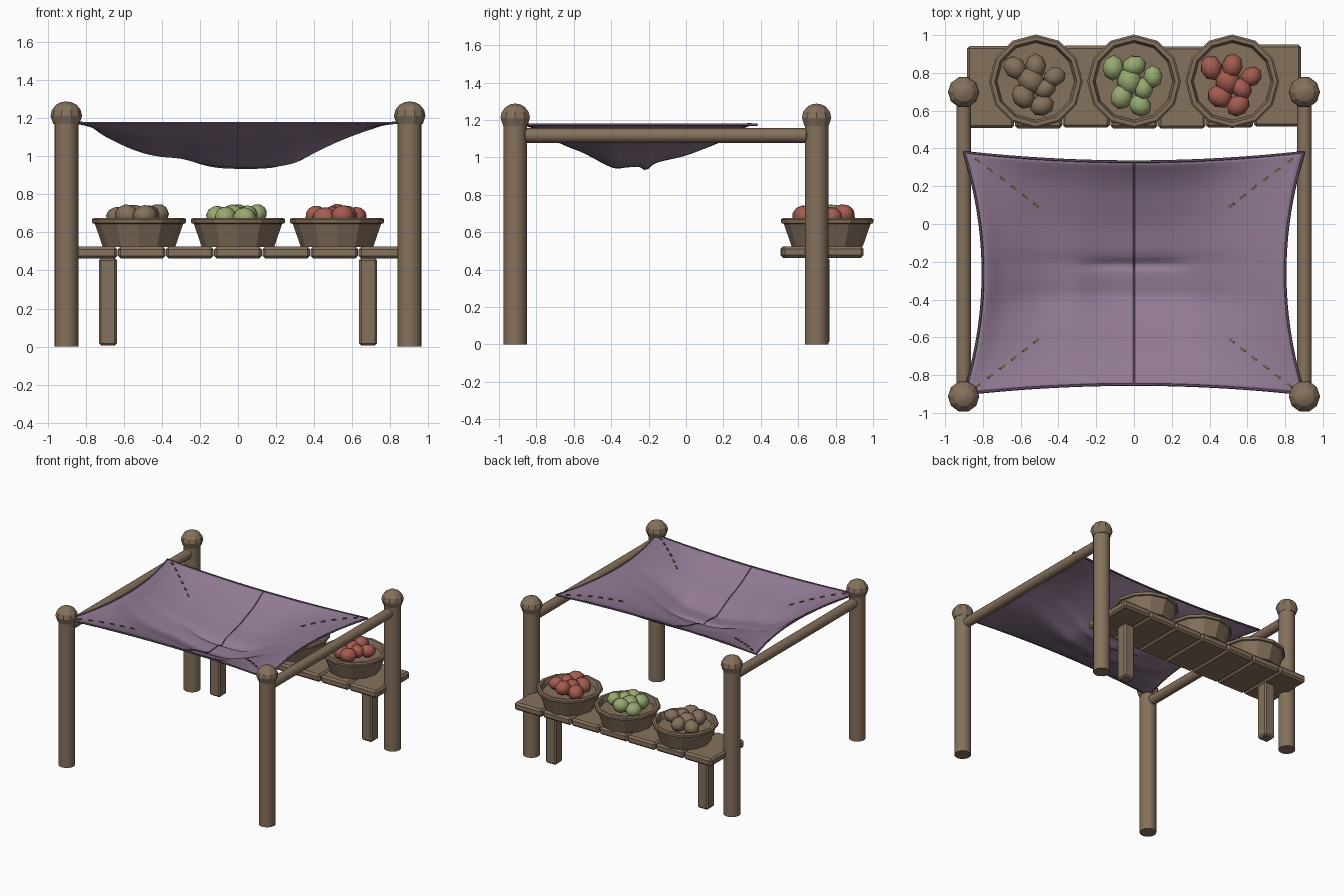
import bpy, bmesh, math, random
from mathutils import Vector, Matrix

random.seed(4)
cube = bpy.data.objects.get("Cube")
if cube:
    bpy.data.objects.remove(cube, do_unlink=True)


def material(name, rgb):
    m = bpy.data.materials.new(name)
    m.use_nodes = True
    m.diffuse_color = (*rgb, 1)
    m.node_tree.nodes["Principled BSDF"].inputs["Base Color"].default_value = (*rgb, 1)
    return m


WOOD = material("weathered wood", (0.235, 0.165, 0.108))
CLOTH = material("purple cloth", (0.285, 0.195, 0.295))
HEM = material("dark purple hem", (0.11, 0.075, 0.12))
STITCH = material("brown stitch", (0.15, 0.095, 0.05))
GREEN = material("green produce", (0.31, 0.40, 0.16))
RED = material("red produce", (0.37, 0.105, 0.078))


def finish(bm, name, mat, smooth=None):
    bmesh.ops.recalc_face_normals(bm, faces=bm.faces)
    me = bpy.data.meshes.new(name)
    bm.to_mesh(me)
    bm.free()
    ob = bpy.data.objects.new(name, me)
    bpy.context.collection.objects.link(ob)
    me.materials.append(mat)
    if smooth:
        bpy.ops.object.select_all(action='DESELECT')
        ob.select_set(True)
        bpy.context.view_layer.objects.active = ob
        bpy.ops.object.shade_smooth_by_angle(angle=math.radians(smooth))
    return ob


def box(name, centre, size, mat, bevel=0.0, turn=0.0):
    bm = bmesh.new()
    bmesh.ops.create_cube(bm, size=1)
    bmesh.ops.scale(bm, vec=size, verts=bm.verts)
    if bevel:
        bmesh.ops.bevel(bm, geom=bm.edges[:], offset=bevel, segments=1, affect='EDGES')
    ob = finish(bm, name, mat)
    ob.location = centre
    ob.rotation_euler.z = turn
    return ob


def lathe(name, profile, sides, mat, smooth=None, phase=0.0):
    # Profile points are (radius, height); zero radius closes on the axis
    bm = bmesh.new()
    rings = []
    for r, z in profile:
        if r == 0:
            rings.append([bm.verts.new((0, 0, z))] * sides)
        else:
            rings.append([bm.verts.new((r * math.cos(a), r * math.sin(a), z)) for a in
                          (phase + math.tau * i / sides for i in range(sides))])
    for lo, hi in zip(rings, rings[1:]):
        for i in range(sides):
            j = (i + 1) % sides
            loop = list(dict.fromkeys((lo[i], lo[j], hi[j], hi[i])))
            bm.faces.new(loop)
    return finish(bm, name, mat, smooth)


def tube(name, points, radius, mat, cyclic=False):
    cu = bpy.data.curves.new(name, 'CURVE')
    cu.dimensions = '3D'
    cu.bevel_depth = radius
    cu.bevel_resolution = 1
    sp = cu.splines.new('POLY')
    sp.points.add(len(points) - 1)
    for p, co in zip(sp.points, points):
        p.co = (*co, 1)
    sp.use_cyclic_u = cyclic
    cu.materials.append(mat)
    ob = bpy.data.objects.new(name, cu)
    bpy.context.collection.objects.link(ob)


# Posts with round knobs, and the rails joining them
for side, sx in (("left", 0.902), ("right", -0.902)):
    for end, y in (("front", -0.913), ("back", 0.698)):
        post = lathe(f"{end}_{side}_post", [(0, 0), (0.063, 0), (0.063, 1.19), (0, 1.19)], 16, WOOD, 40)
        post.location = (sx, y, 0)
        dome = [(0.083 * math.cos(t), 1.212 + 0.076 * math.sin(t)) for t in
                (math.radians(d) for d in (-35, 0, 25, 50, 70))]
        knob = lathe(f"{end}_{side}_knob", [(0, dome[0][1])] + dome + [(0, 1.288)], 10, WOOD, 20)
        knob.location = (sx, y, 0)
    rail = lathe(f"{side}_rail", [(0, -0.76), (0.03, -0.76), (0.039, -0.75),
                                  (0.039, 0.75), (0.03, 0.76), (0, 0.76)], 12, WOOD, 40)
    rail.rotation_euler.x = math.pi / 2
    rail.location = (sx, -0.108, 1.117)

# Sagging canopy: depth profiles across the width and along the length
ACROSS = [0.0, .28, .5, .67, .76, .8, .91, .98, 1, 1, .98, .89, .67, .46, .28, .13, 0]
ALONG = [0, .14, .29, .42, .53, .63, .76, .9, 1, .98, .96, .94, .85, .79, .73, .65,
         .55, .45, .33, .17, 0]


def sample(table, t):
    # Smooth curve through evenly spaced values, t from -1 to 1
    f = (t + 1) / 2 * (len(table) - 1)
    i = min(int(f), len(table) - 2)
    f -= i
    a, b, c, d = (table[max(0, min(len(table) - 1, i + k))] for k in (-1, 0, 1, 2))
    return b + f / 2 * (c - a + f * (2 * a - 5 * b + 4 * c - d + f * (3 * (b - c) + d - a)))


def canopy(u, v, lift=0.0):
    x = u * (0.8 + 0.1 * v * v)
    y = -0.26 + v * (0.59 + 0.05 * u * u)
    sag = 0.23 * sample(ACROSS, u) * sample(ALONG, v)
    crease = 0.022 * math.exp(-((y + 0.215) / 0.022) ** 2 - (x / 0.26) ** 4)
    return Vector((x, y, 1.175 - sag - crease + lift))


N = 64
steps = [-1 + 2 * i / N for i in range(N + 1)]
bm = bmesh.new()
grid = [[bm.verts.new(canopy(u, v)) for u in steps] for v in steps]
for i in range(N):
    for j in range(N):
        bm.faces.new((grid[i][j], grid[i][j + 1], grid[i + 1][j + 1], grid[i + 1][j]))
sheet = finish(bm, "canopy_cloth", CLOTH, 60)
thick = sheet.modifiers.new("thickness", 'SOLIDIFY')
thick.thickness = 0.006
thick.offset = 0

# Hem around the canopy and the seam down its middle
hem = ([canopy(u, -1) for u in steps[:-1]] + [canopy(1, v) for v in steps[:-1]]
       + [canopy(-u, 1) for u in steps[:-1]] + [canopy(-1, -v) for v in steps[:-1]])
tube("canopy_hem", hem, 0.007, HEM, True)
tube("canopy_seam", [canopy(0, v, 0.002) for v in steps], 0.006, HEM)

# Diagonal stitches running in from each corner
for su in (-1, 1):
    for sv in (-1, 1):
        for k in range(6):
            t = k / 5
            u, v = su * (0.93 - 0.31 * t), sv * (0.94 - 0.35 * t)
            p, q = canopy(u, v, 0.005), canopy(u - su * 0.02, v - sv * 0.022, 0.005)
            stitch = box("canopy_stitch", p, (0.034, 0.012, 0.009), STITCH)
            stitch.rotation_euler = (q - p).to_track_quat('X', 'Z').to_euler()

# Table: seven chamfered boards on two legs
for i in range(-3, 4):
    dy = random.uniform(-0.006, 0.006)
    box(f"table_board_{i + 4}", (i * 0.253, 0.728 + dy, 0.494), (0.25, 0.434, 0.062), WOOD, 0.014)
for side, sx in (("left", 0.683), ("right", -0.683)):
    box(f"{side}_table_leg", (sx, 0.72, 0.235), (0.095, 0.095, 0.46), WOOD, 0.012)

# Baskets filled with round produce
HEAP = [(-.11, .072, .062), (0, .082, .06), (.10, .025, .055), (-.025, .005, .072),
        (.05, -.038, .055), (-.065, -.08, .064), (.032, -.127, .06)]
BASKET = [(0, .523), (.19, .523), (.232, .645), (.245, .648), (.248, .668), (.238, .676),
          (.218, .676), (.212, .662), (.205, .63), (0, .63)]
for label, x, mat in (("brown", -0.52, WOOD), ("green", 0, GREEN), ("red", 0.52, RED)):
    basket = lathe(f"{label}_basket", BASKET, 12, WOOD, 20)
    basket.location = (x, 0.755, 0)
    bm = bmesh.new()
    for dx, dy, r in HEAP:
        spin = Matrix.Rotation(random.uniform(0, 3), 4, 'Z') @ Matrix.Rotation(random.uniform(-.5, .5), 4, 'X')
        place = Matrix.Translation((x + dx, 0.755 + dy, 0.738 - 0.9 * r + random.uniform(-.008, .012)))
        bmesh.ops.create_uvsphere(bm, u_segments=8, v_segments=6, radius=r,
                                  matrix=place @ spin @ Matrix.Diagonal((1.1, 0.95, 0.9, 1)))
    finish(bm, f"{label}_produce", mat, 60)
